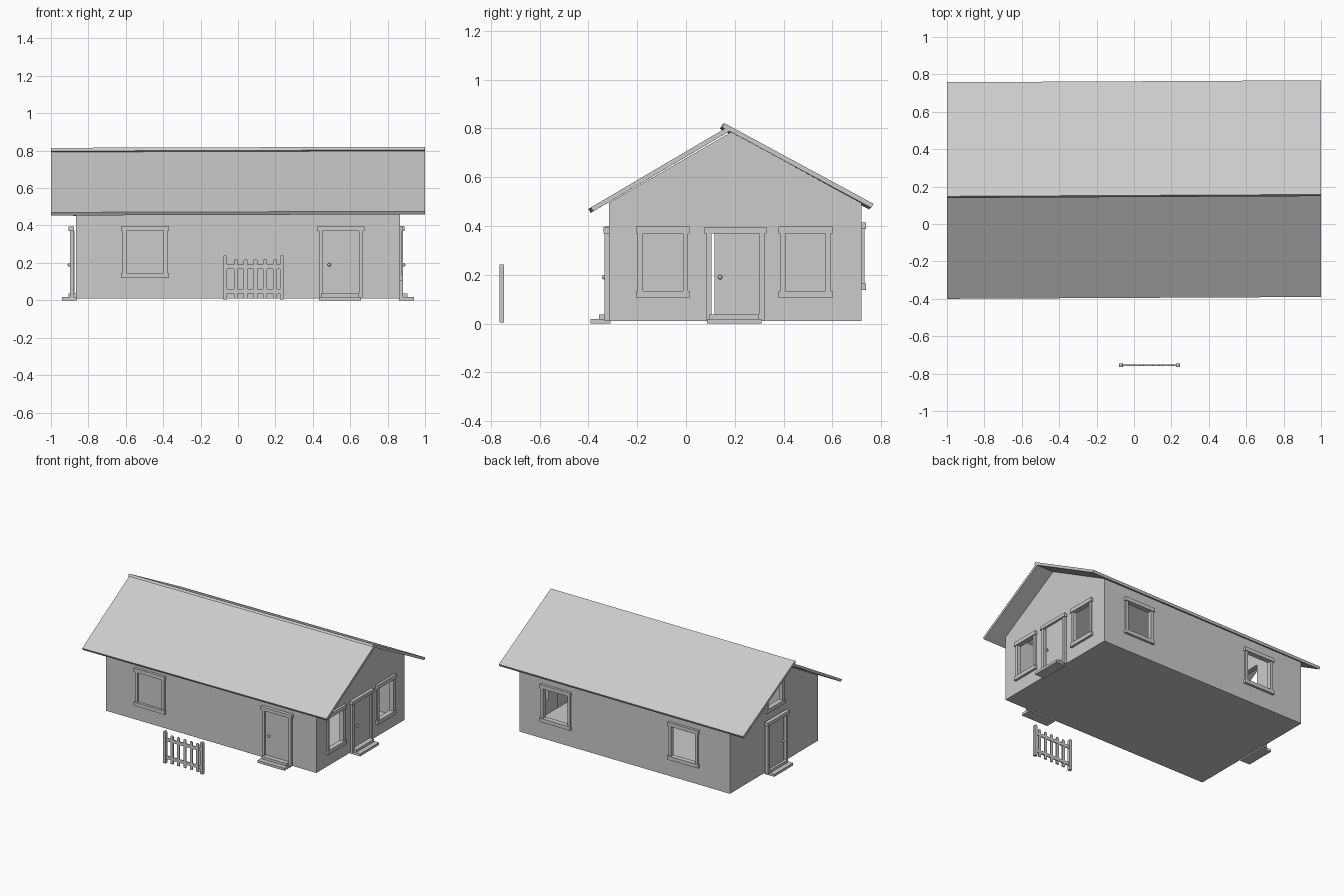
import bpy, bmesh, math
from mathutils import Matrix, Vector

if "Cube" in bpy.data.objects:
    bpy.data.objects.remove(bpy.data.objects["Cube"])

# wall name -> matrix mapping local (along wall, outward, up) to world
WALLS = {
    "front": Matrix(((1, 0, 0, 0), (0, -1, 0, -0.315), (0, 0, 1, 0), (0, 0, 0, 1))),
    "back": Matrix(((1, 0, 0, 0), (0, 1, 0, 0.72), (0, 0, 1, 0), (0, 0, 0, 1))),
    "right": Matrix(((0, 1, 0, 0.865), (1, 0, 0, 0), (0, 0, 1, 0), (0, 0, 0, 1))),
    "left": Matrix(((0, -1, 0, -0.865), (1, 0, 0, 0), (0, 0, 1, 0), (0, 0, 0, 1))),
}


def finish(name, bm):
    bmesh.ops.recalc_face_normals(bm, faces=bm.faces)
    me = bpy.data.meshes.new(name)
    bm.to_mesh(me)
    bm.free()
    ob = bpy.data.objects.new(name, me)
    bpy.context.collection.objects.link(ob)
    return ob


def boxes(name, items, mat=Matrix()):
    """items: (x0, x1, y0, y1, z0, z1) boxes in one object"""
    bm = bmesh.new()
    for x0, x1, y0, y1, z0, z1 in items:
        m = Matrix.Translation(((x0 + x1) / 2, (y0 + y1) / 2, (z0 + z1) / 2))
        m = mat @ m @ Matrix.Diagonal((x1 - x0, y1 - y0, z1 - z0, 1))
        bmesh.ops.create_cube(bm, size=1, matrix=m)
    return finish(name, bm)


def prism(name, pts, vec):
    bm = bmesh.new()
    f = bm.faces.new([bm.verts.new(p) for p in pts])
    ext = bmesh.ops.extrude_face_region(bm, geom=[f])["geom"]
    bm_v = [v for v in ext if isinstance(v, bmesh.types.BMVert)]
    bmesh.ops.translate(bm, verts=bm_v, vec=vec)
    # extrude_face_region drops or keeps the base; make sure it is closed
    open_edges = [e for e in bm.edges if e.is_boundary]
    if open_edges:
        bmesh.ops.holes_fill(bm, edges=open_edges)
    return finish(name, bm)


# house shell: gabled prism, hollowed and open under the roof
profile = [(-0.315, 0.01), (0.72, 0.01), (0.72, 0.493), (0.185, 0.785), (-0.315, 0.495)]
walls = prism("walls", [(-0.865, y, z) for y, z in profile], (1.73, 0, 0))


def cut(items, mat=Matrix()):
    c = boxes("cutter", items, mat)
    c.hide_render = True
    c.hide_set(True)
    mod = walls.modifiers.new("cut", "BOOLEAN")
    mod.operation = "DIFFERENCE"
    mod.solver = "EXACT"
    mod.object = c


cut([(-0.845, 0.845, -0.295, 0.70, 0.03, 1.2)])


def window(name, wall, u0, u1, z0, z1, opening=True):
    m = WALLS[wall]
    t, e = 0.028, 0.007
    boxes(name, [
        (u0 + e, u0 + t, -0.005, 0.012, z0 + t, z1 - t),
        (u1 - t, u1 - e, -0.005, 0.012, z0 + t, z1 - t),
        (u0, u1, -0.005, 0.018, z1 - t, z1),
        (u0, u1, -0.005, 0.018, z0, z0 + t)], m)
    if opening:
        cut([(u0 + t, u1 - t, -0.1, 0.1, z0 + t, z1 - t)], m)


def door(name, wall, u0, n=0.0, opening=True):
    m = WALLS[wall] @ Matrix.Translation((u0, n, 0))
    # casing and head board
    boxes(name + "_casing", [
        (0.01, 0.03, -0.005, 0.018, 0.01, 0.37),
        (0.225, 0.247, -0.005, 0.018, 0.01, 0.37),
        (0, 0.255, -0.005, 0.024, 0.37, 0.395)], m)
    # door leaf
    boxes(name + "_panel", [(0.041 if opening else 0.03, 0.225, -0.008, 0.007, 0.02, 0.37)], m)
    # steps
    boxes(name + "_steps", [
        (0.012, 0.235, -n - 0.005, 0.077 - n, 0, 0.018),
        (0.022, 0.225, -n - 0.005, 0.042 - n, 0.018, 0.037)], m)
    # knob
    bm = bmesh.new()
    bmesh.ops.create_uvsphere(bm, u_segments=12, v_segments=8, radius=0.009,
                              matrix=m @ Matrix.Translation((0.065, 0.021, 0.19)))
    bmesh.ops.create_cone(bm, cap_ends=True, segments=10, radius1=0.004, radius2=0.004, depth=0.02,
                          matrix=m @ Matrix.Translation((0.065, 0.013, 0.19)) @ Matrix.Rotation(math.pi / 2, 4, "X"))
    for f in bm.faces:
        f.smooth = len(f.verts) < 5
    finish(name + "_knob", bm)
    if opening:
        cut([(0.03, 0.225, -0.15, 0.15, 0.035, 0.37)], m)


window("front_window", "front", -0.625, -0.37, 0.118, 0.398, opening=False)
window("back_window_right", "back", 0.435, 0.69, 0.137, 0.415)
window("back_window_left", "back", -0.615, -0.36, 0.137, 0.415)
window("right_window_front", "right", -0.205, 0.015, 0.105, 0.398)
window("right_window_back", "right", 0.38, 0.60, 0.105, 0.398)
window("gable_window", "left", 0.09, 0.31, 0.45, 0.68)
door("front_door", "front", 0.422, opening=False)
door("right_door", "right", 0.075)
door("left_door", "left", 0.075, n=0.016)


# roof slabs, laid very slightly askew
def roof(name, low, high, t=0.019):
    a, b = Vector(low), Vector(high)
    d = (b - a).normalized()
    nrm = Vector((-d.y, d.x)) * t
    if nrm.y > 0:
        nrm = -nrm
    ob = prism(name, [(-1, p.x, p.y) for p in (a, b, b + nrm, a + nrm)], (2, 0, 0))
    for v in ob.data.vertices:
        v.co.y += 0.005 * v.co.x
        v.co.z += 0.003 * v.co.x


roof("roof_front", (-0.395, 0.473), (0.168, 0.804))
roof("roof_back", (0.763, 0.488), (0.153, 0.818))


# garden fence
def picket(name, x, w, d, z0, z1, y=-0.755):
    r = w / 2
    pts = [(x - r, y - d / 2, z0), (x + r, y - d / 2, z0)]
    pts += [(x + r * math.cos(a), y - d / 2, z1 - r + r * math.sin(a))
            for a in [math.pi * i / 8 for i in range(9)]]
    prism(name, pts, (0, d, 0))


for x in (-0.07, 0.235):
    picket("fence_post", x, 0.021, 0.02, 0.004, 0.242)
for i in range(5):
    picket("fence_picket", -0.012 + 0.0525 * i, 0.021, 0.007, 0.01, 0.222)
boxes("fence_rails", [(-0.07, 0.235, -0.758, -0.750, z, z + 0.024) for z in (0.036, 0.168)])
